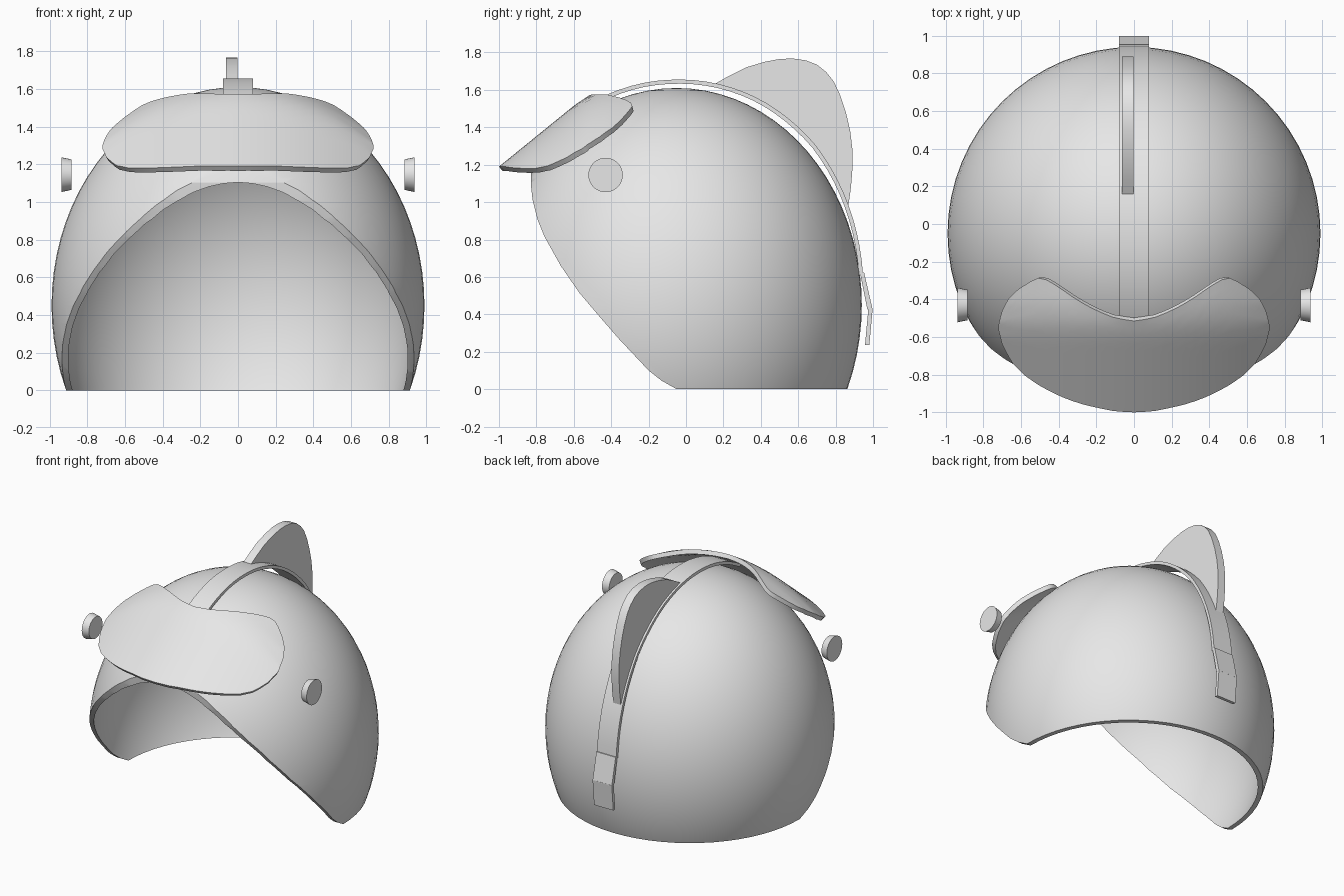
import bpy, bmesh, math
from mathutils import Vector

if "Cube" in bpy.data.objects:
    bpy.data.objects.remove(bpy.data.objects["Cube"])

grey = bpy.data.materials.new("light_grey")
grey.diffuse_color = (0.8, 0.8, 0.8, 1)
grey.use_nodes = True
grey.node_tree.nodes["Principled BSDF"].inputs["Base Color"].default_value = grey.diffuse_color


def finish(ob, angle=35):
    ob.data.materials.clear()
    ob.data.materials.append(grey)
    for o in bpy.context.selected_objects:
        o.select_set(False)
    bpy.context.view_layer.objects.active = ob
    ob.select_set(True)
    for m in list(ob.modifiers):
        bpy.ops.object.modifier_apply(modifier=m.name)
    bpy.ops.object.shade_smooth_by_angle(angle=math.radians(angle))


def from_bmesh(name, bm):
    bmesh.ops.recalc_face_normals(bm, faces=bm.faces)
    me = bpy.data.meshes.new(name)
    bm.to_mesh(me)
    bm.free()
    ob = bpy.data.objects.new(name, me)
    bpy.context.collection.objects.link(ob)
    return ob


def extrude_x(name, profile, x0, x1):
    """Prism from a (y, z) outline, running from x0 to x1."""
    bm = bmesh.new()
    face = bm.faces.new([bm.verts.new((x0, y, z)) for y, z in profile])
    new = bmesh.ops.extrude_face_region(bm, geom=[face])["geom"]
    bmesh.ops.translate(bm, vec=(x1 - x0, 0, 0),
                        verts=[v for v in new if isinstance(v, bmesh.types.BMVert)])
    return from_bmesh(name, bm)


def lerp(table, t):
    for (a, fa), (b, fb) in zip(table, table[1:]):
        if t <= b:
            return fa + (fb - fa) * max(0, t - a) / (b - a)
    return table[-1][1]


# Shell: hollow ellipsoid cut by the face opening and the flat base
CY, CZ, R, RZ = -0.05, 0.45, 0.99, 1.16


def ellipsoid(name, inset):
    bm = bmesh.new()
    bmesh.ops.create_uvsphere(bm, u_segments=64, v_segments=40, radius=1)
    for v in bm.verts:
        v.co = (v.co.x * (R - inset), CY + v.co.y * (R - inset), CZ + v.co.z * (RZ - inset))
    return from_bmesh(name, bm)


shell = ellipsoid("helmet_shell", 0)
hollow = ellipsoid("hollow_cutter", 0.032)
opening = extrude_x("opening_cutter", [
    (-1.4, 1.17), (-0.83, 1.17), (-0.83, 1.1), (-0.82, 1.01), (-0.795, 0.91), (-0.757, 0.816),
    (-0.67, 0.66), (-0.57, 0.515), (-0.46, 0.385), (-0.36, 0.27), (-0.2, 0.1), (-0.13, 0.045),
    (-0.05, 0), (1.4, 0), (1.4, -1.2), (-1.4, -1.2)], -1.5, 1.5)
for cutter in (hollow, opening):
    mod = shell.modifiers.new("cut", 'BOOLEAN')
    mod.operation, mod.solver, mod.object = 'DIFFERENCE', 'EXACT', cutter
finish(shell)
for cutter in (hollow, opening):
    bpy.data.objects.remove(cutter)

# Visor: curved sheet between a wavy back edge and a rounded front edge
BACK = [(0, -.515), (.1, -.5), (.2, -.46), (.3, -.405), (.4, -.335), (.46, -.298), (.5, -.283),
        (.55, -.305), (.62, -.35), (.67, -.4), (.705, -.47), (.72, -.54)]
FRONT = [(0, -1), (.1, -.995), (.2, -.975), (.3, -.95), (.4, -.912), (.5, -.86), (.58, -.805),
         (.65, -.735), (.7, -.64), (.72, -.56)]
RIDGE = [(-1, 1.19), (-.6, 1.515), (-.52, 1.57), (-.42, 1.612), (-.28, 1.645)]
bm = bmesh.new()
cols, rows = 40, 12
grid = []
for i in range(cols + 1):
    x = 0.72 * math.sin(math.pi * (i / cols - 0.5))
    yb, yf = lerp(BACK, abs(x)), lerp(FRONT, abs(x))
    line = []
    for j in range(rows + 1):
        y = yf + (yb - yf) * j / rows
        line.append(bm.verts.new((x, y, lerp(RIDGE, y) - 0.5 * x * x)))
    grid.append(line)
for a, b in zip(grid, grid[1:]):
    for j in range(rows):
        bm.faces.new((a[j], b[j], b[j + 1], a[j + 1]))
visor = from_bmesh("visor", bm)
if visor.data.polygons[cols * rows // 2].normal.z < 0:
    visor.data.flip_normals()
sol = visor.modifiers.new("thickness", 'SOLIDIFY')
sol.thickness, sol.offset = 0.032, -1
finish(visor)


# Strap: band hugging the shell from the visor over the crown to the back
def over_shell(deg, lift):
    a = math.radians(deg)
    n = Vector((math.cos(a) / R, math.sin(a) / RZ)).normalized()
    return (CY + R * math.cos(a) + n.x * lift, CZ + RZ * math.sin(a) + n.y * lift)


LIFT = [(8, .016), (25, .035), (45, .055), (65, .055), (90, .045), (118, .045)]
THICK = 0.022
angles = [8 + 110 * i / 30 for i in range(31)]
top = [over_shell(a, lerp(LIFT, a)) for a in angles]
under = [over_shell(a, lerp(LIFT, a) - THICK) for a in angles]
finish(extrude_x("strap", top + under[::-1], -0.08, 0.08))

# Buckle and hanging strap end at the back
finish(extrude_x("buckle", [(0.93, 0.625), (0.952, 0.625), (0.998, 0.425), (0.97, 0.425)],
                 -0.08, 0.08), 20)
finish(extrude_x("strap_end", [(0.975, 0.43), (0.998, 0.43), (0.98, 0.235), (0.957, 0.235)],
                 -0.08, 0.08), 20)

# Fin: thin crest standing on the strap, slightly off centre
crest = [(.16, 1.635), (.23, 1.675), (.32, 1.72), (.42, 1.75), (.5, 1.765), (.57, 1.768),
         (.64, 1.758), (.7, 1.735), (.75, 1.695), (.79, 1.645), (.825, 1.57), (.855, 1.48),
         (.878, 1.38), (.89, 1.28), (.89, 1.18), (.882, 1.08), (.868, .98)]
foot = [over_shell(a, lerp(LIFT, a) - 0.01) for a in range(28, 78, 4)]
finish(extrude_x("crest_fin", crest + foot, -0.065, -0.002))

# Side knobs: short discs that widen outwards
for side, s in (("right", 1), ("left", -1)):
    bpy.ops.mesh.primitive_cone_add(vertices=32, radius1=0.081, radius2=0.092, depth=0.052,
                                    location=(s * 0.911, -0.43, 1.145),
                                    rotation=(0, s * math.pi / 2, 0))
    knob = bpy.context.object
    knob.name = side + "_knob"
    finish(knob)
